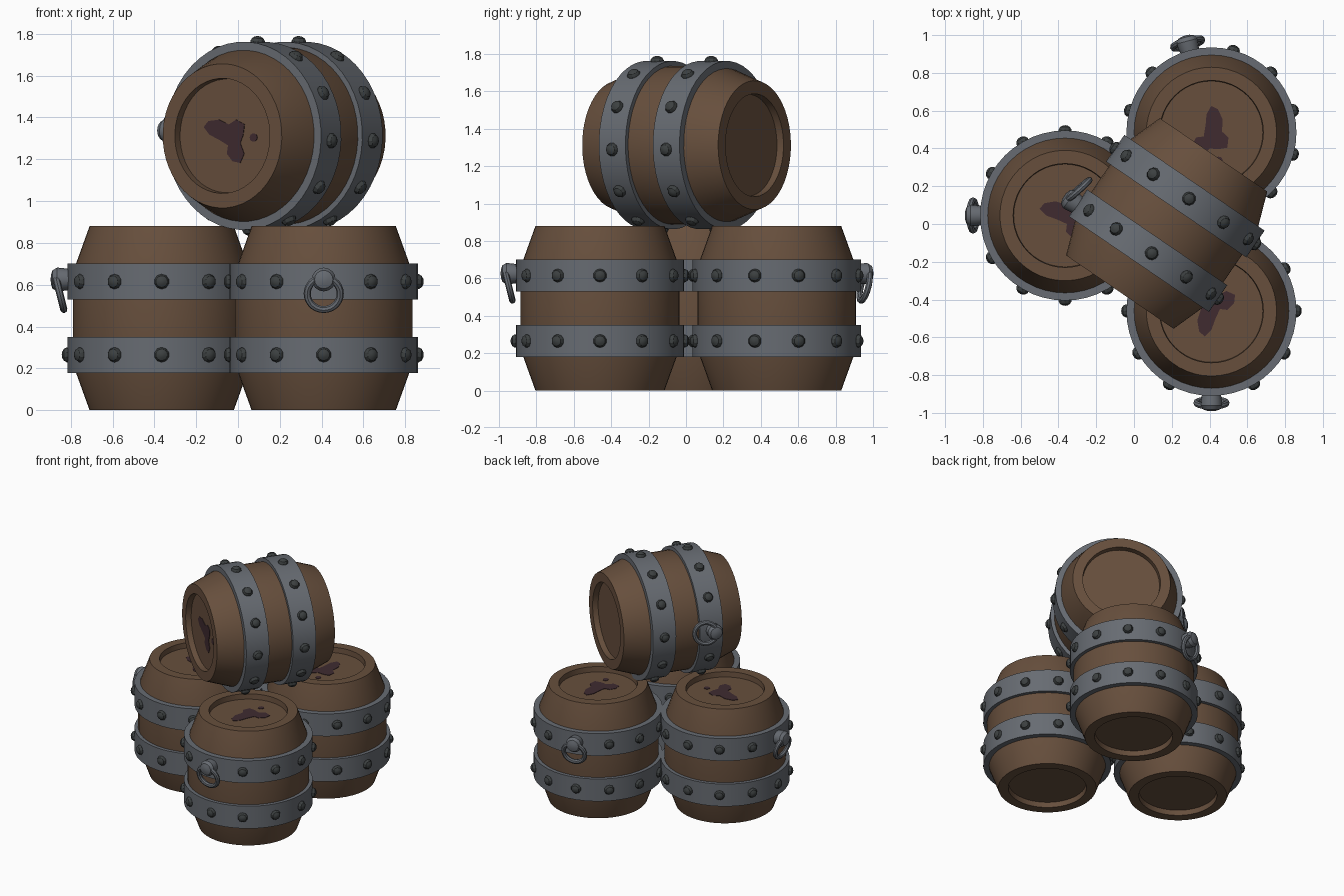
import bpy, bmesh, math
from mathutils import Matrix, Vector

if "Cube" in bpy.data.objects:
    bpy.data.objects.remove(bpy.data.objects["Cube"])


def material(name, rgb):
    m = bpy.data.materials.new(name)
    m.diffuse_color = (*rgb, 1)
    m.use_nodes = True
    m.node_tree.nodes["Principled BSDF"].inputs["Base Color"].default_value = m.diffuse_color
    return m


WOOD = material("brown_wood", (0.135, 0.078, 0.046))
STEEL = material("grey_steel", (0.135, 0.148, 0.168))
DARK = material("dark_iron", (0.045, 0.051, 0.052))
STAIN = material("wine_stain", (0.050, 0.024, 0.030))


def finish(name, bm, mat, matrix, smooth=True):
    bmesh.ops.recalc_face_normals(bm, faces=bm.faces)
    mesh = bpy.data.meshes.new(name)
    bm.to_mesh(mesh)
    bm.free()
    ob = bpy.data.objects.new(name, mesh)
    bpy.context.collection.objects.link(ob)
    mesh.materials.append(mat)
    ob.matrix_world = matrix
    if smooth:
        bpy.ops.object.select_all(action='DESELECT')
        ob.select_set(True)
        bpy.context.view_layer.objects.active = ob
        bpy.ops.object.shade_smooth_by_angle(angle=math.radians(30))
    return ob


def lathe(bm, profile, n, matrix=Matrix(), closed=False):
    """Spin (radius, height) points round z; zero radius makes a pole."""
    rings = []
    for r, z in profile:
        if r == 0:
            rings.append([bm.verts.new(matrix @ Vector((0, 0, z)))] * n)
        else:
            rings.append([bm.verts.new(matrix @ Vector((
                r * math.cos(math.tau * i / n), r * math.sin(math.tau * i / n), z))) for i in range(n)])
    if closed:
        rings.append(rings[0])
    for a, b in zip(rings, rings[1:]):
        for i in range(n):
            j = (i + 1) % n
            bm.faces.new(list(dict.fromkeys((a[i], a[j], b[j], b[i]))))


HEIGHT, HOOP_R, DEPTH = 0.88, 0.45, 0.04
HALF = [(0, DEPTH), (0.272, DEPTH), (0.275, 0), (0.345, 0), (0.41, 0.18), (0.424, 0.30)]
BODY = HALF + [(r, HEIGHT - z) for r, z in reversed(HALF)]
HOOPS = (0.265, 0.615)
OUTWARD = Matrix.Rotation(math.pi / 2, 4, 'Y')      # local z -> +x
# stain outline on the lid, centred on the barrel axis
BLOB = [(.135, -.035), (.11, -.065), (.05, -.075), (-.01, -.055), (-.05, -.08), (-.10, -.06),
        (-.095, -.01), (-.08, .03), (-.105, .08), (-.085, .125), (-.04, .12), (-.005, .085),
        (-.01, .045), (.045, .02), (.10, 0)]


def barrel(tag, matrix):
    # staved body with recessed ends
    bm = bmesh.new()
    lathe(bm, BODY, 48)
    finish("barrel_body_" + tag, bm, WOOD, matrix)

    # two flat hoops
    bm = bmesh.new()
    for z in HOOPS:
        lathe(bm, [(0.40, z - .086), (HOOP_R, z - .086), (HOOP_R, z + .086), (0.40, z + .086)],
              48, closed=True)
    finish("barrel_hoops_" + tag, bm, STEEL, matrix)

    # domed rivets, leaving the handle position free
    bm = bmesh.new()
    for z in HOOPS:
        for i in range(12):
            if i == 0 and z == HOOPS[1]:
                continue
            m = (Matrix.Rotation(i * math.tau / 12, 4, 'Z')
                 @ Matrix.Translation((HOOP_R - .006, 0, z)) @ OUTWARD)
            lathe(bm, [(.036, 0), (.036, .010), (.028, .024), (.014, .032), (0, .034)], 10, m)
    finish("rivets_" + tag, bm, DARK, matrix)

    # knob and hanging ring
    bm = bmesh.new()
    m = Matrix.Translation((0, 0, HOOPS[1] + .01)) @ OUTWARD
    lathe(bm, [(.05, .44), (.055, .475), (.057, .50), (.044, .522), (.02, .53), (0, .531)], 16, m)
    finish("handle_knob_" + tag, bm, STEEL, matrix)
    bm = bmesh.new()
    tube = [(.079 + .017 * math.cos(a * math.tau / 8), .017 * math.sin(a * math.tau / 8))
            for a in range(8)]
    m = (Matrix.Translation((.487, 0, .558)) @ Matrix.Rotation(math.radians(14), 4, 'Y') @ OUTWARD)
    lathe(bm, tube, 28, m, closed=True)
    finish("handle_ring_" + tag, bm, STEEL, matrix)

    # spilled stain and one drop on the lid
    bm = bmesh.new()
    top = HEIGHT - DEPTH + .003
    drop = [(-.155 + .022 * math.cos(k * math.tau / 10), .02 * math.sin(k * math.tau / 10))
            for k in range(10)]
    for outline in (BLOB, drop):
        f = bm.faces.new([bm.verts.new((x, y, top)) for x, y in outline])
        f.normal_update()
        bmesh.ops.extrude_face_region(bm, geom=[f])
        for v in f.verts:
            v.co.z -= .004
    finish("stain_" + tag, bm, STAIN, matrix, smooth=False)


# three standing barrels: position and handle direction
for tag, x, y, deg in (("left", -.365, .045, 180), ("back", .41, .485, 105), ("front", .41, -.46, -90)):
    barrel(tag, Matrix.Translation((x, y, 0)) @ Matrix.Rotation(math.radians(deg), 4, 'Z'))

# barrel lying on top, lid towards the front left
axis = Vector((-.564, -.826, 0)).normalized()
side = Vector((axis.y, -axis.x, 0))
side = (Matrix.Rotation(math.radians(-3), 3, axis) @ side)
third = axis.cross(side)
rot = Matrix((side, third, axis)).transposed().to_4x4()
barrel("top", Matrix.Translation((.173, .003, 1.312)) @ rot @ Matrix.Translation((0, 0, -HEIGHT / 2)))
